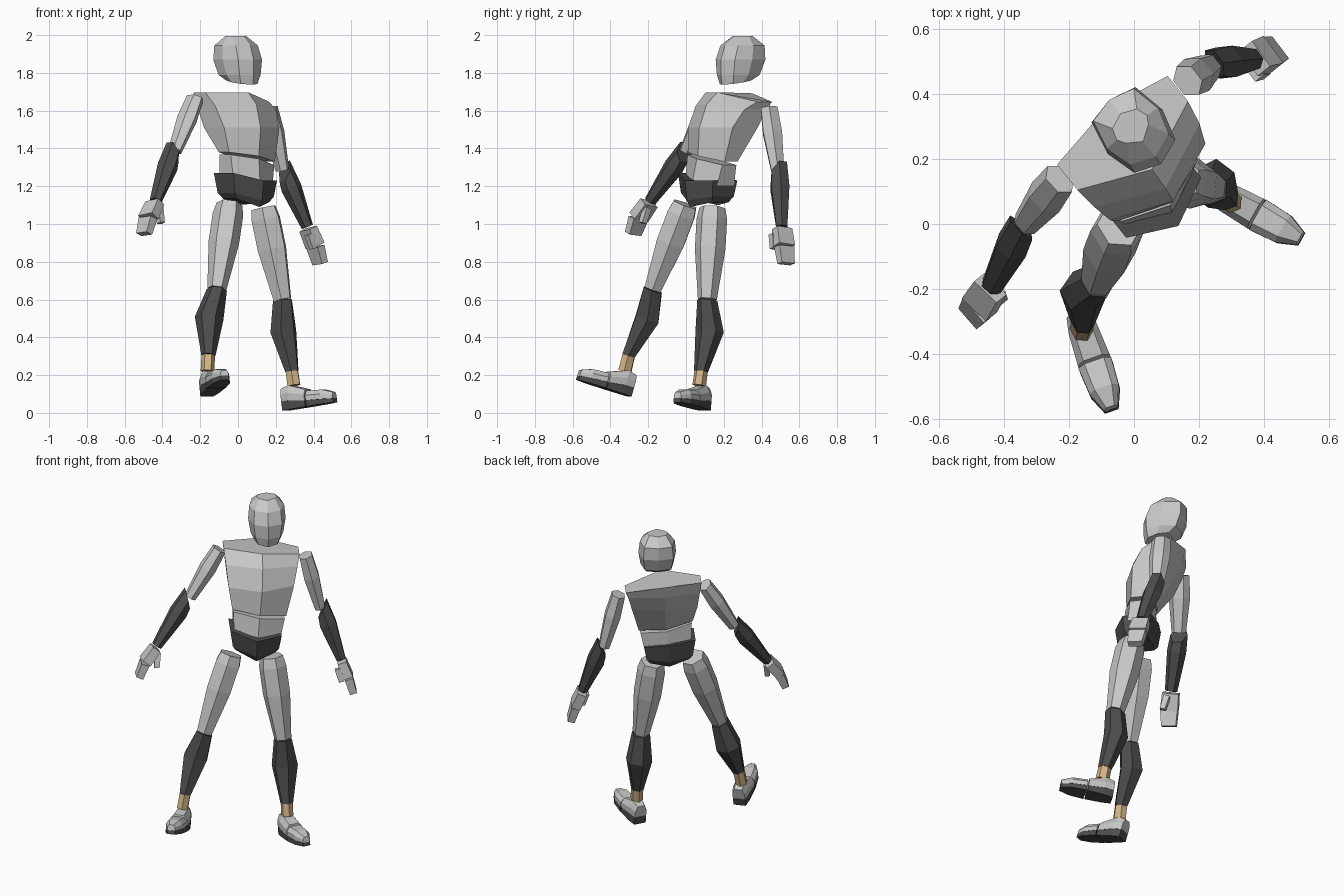
import bpy, bmesh, math
from mathutils import Vector as V

if "Cube" in bpy.data.objects:
    bpy.data.objects.remove(bpy.data.objects["Cube"])

def material(name, rgb):
    m = bpy.data.materials.new(name)
    m.diffuse_color = (*rgb, 1)
    m.use_nodes = True
    m.node_tree.nodes["Principled BSDF"].inputs["Base Color"].default_value = m.diffuse_color
    return m

LIGHT = material("light_grey", (0.58, 0.58, 0.58))
DARK = material("dark_grey", (0.075, 0.075, 0.075))
TAN = material("tan", (0.66, 0.46, 0.24))

# Body axes: the figure is turned towards its left
SIDE = V((0.78, 0.626, 0))
FRONT = V((0.626, -0.78, 0))
UP = V((0, 0, 1))

def loft(name, mat, rings):
    """Skin a list of point rings and cap both ends."""
    bm = bmesh.new()
    loops = [[bm.verts.new(p) for p in r] for r in rings]
    n = len(loops[0])
    for a, b in zip(loops, loops[1:]):
        for i in range(n):
            j = (i + 1) % n
            bm.faces.new((a[i], a[j], b[j], b[i]))
    bm.faces.new(loops[0][::-1])
    bm.faces.new(loops[-1])
    bmesh.ops.recalc_face_normals(bm, faces=bm.faces)
    me = bpy.data.meshes.new(name)
    bm.to_mesh(me)
    bm.free()
    me.materials.append(mat)
    ob = bpy.data.objects.new(name, me)
    bpy.context.collection.objects.link(ob)
    return ob

def body_ring(z, s0, s1, front, ridge, back, spine, zs=0.0, zridge=0.0, zspine=0.0):
    """Six-sided trunk section; zs is the drop from right to left."""
    mid = (s0 + s1) / 2
    pts = [(s0, front, 0), (mid, ridge, zridge), (s1, front, 0),
           (s1, back, 0), (mid, spine, zspine), (s0, back, 0)]
    return [SIDE * s + FRONT * f + UP * (z + dz - zs * (s - mid) / (s1 - s0))
            for s, f, dz in pts]

def limb(name, mat, stations, forward, sides=6, slant=0.0, out=None):
    """Faceted limb; stations are (centre, side radius, front radius)."""
    c = [V(s[0]) for s in stations]
    axis = (c[-1] - c[0]).normalized()
    f = V(forward)
    f = (f - axis * f.dot(axis)).normalized()
    w = axis.cross(f)
    rings = []
    for i, (p, rw, rf) in enumerate(stations):
        ring = []
        for k in range(sides):
            a = 2 * math.pi * k / sides
            q = V(p) + w * rw * math.sin(a) + f * rf * math.cos(a)
            if i == 0 and out:
                q -= axis * slant * (q - V(p)).normalized().dot(out)
            ring.append(q)
        rings.append(ring)
    return loft(name, mat, rings)

# Head: eight-sided, chin forward
def head_ring(z, w, front, back, ztilt=0.0):
    m = (front + back) / 2
    pts = [(0, front), (w * .75, front - .03), (w, m), (w * .8, back + .02),
           (0, back), (-w * .8, back + .02), (-w, m), (-w * .75, front - .03)]
    return [SIDE * (0.18 + s) + FRONT * f + UP * (z - ztilt * (f - m)) for s, f in pts]

loft("head", LIGHT, [
    head_ring(1.75, .075, -.10, -.27, .15), head_ring(1.79, .095, -.092, -.315),
    head_ring(1.87, .108, -.092, -.345), head_ring(1.945, .10, -.12, -.345),
    head_ring(1.995, .06, -.18, -.29)])

# Trunk
loft("chest", LIGHT, [
    body_ring(1.355, -.03, .28, -.037, .02, -.125, -.16, .05, .005, -.01),
    body_ring(1.51, -.05, .325, -.055, .02, -.225, -.26, .0),
    body_ring(1.615, -.062, .35, -.115, -.025, -.27, -.31, .02, .02),
    body_ring(1.672, -.07, .365, -.19, -.096, -.29, -.33, .05, .025, .02)])
loft("waist", LIGHT, [
    body_ring(1.20, -.02, .24, -.01, .05, -.13, -.15, .04),
    body_ring(1.34, -.025, .27, -.03, .025, -.125, -.155, .055, .005, -.01)])
loft("pelvis", DARK, [
    body_ring(1.125, -.01, .215, -.005, .055, -.115, -.135, .02, -.035, -.025),
    body_ring(1.155, -.03, .235, .01, .075, -.135, -.15, .02, -.03, -.02),
    body_ring(1.25, -.045, .25, .018, .09, -.148, -.165, .04, -.02, -.005)])

# Legs
def leg(side, fwd, hip, knee, calf, ankle, heel_top):
    hip, knee, calf, ankle, heel_top = map(V, (hip, knee, calf, ankle, heel_top))
    limb(side + "_thigh", LIGHT, [
        (hip, .068, .072), (hip.lerp(knee, .12), .08, .085),
        (hip.lerp(knee, .45), .08, .085), (knee, .05, .052)], fwd)
    limb(side + "_shin", DARK, [
        (knee - UP * .004, .052, .058), (calf, .078, .07), (ankle, .037, .04)], fwd)
    limb(side + "_sock", TAN, [(ankle, .035, .038), (heel_top, .035, .04)], fwd)

leg("right", (.45, -.89, 0), (-.045, -.005, 1.105), (-.112, -.176, .655),
    (-.153, -.205, .50), (-.157, -.303, .305), (-.162, -.324, .22))
leg("left", (.8, -.6, 0), (.135, .14, 1.085), (.235, .113, .60),
    (.24, .125, .43), (.285, .08, .22), (.296, .07, .145))

# Feet: sole and upper in a heel piece and a toe piece
def foot(side, heel, toe):
    heel, toe = V(heel), V(toe)
    d = (toe - heel).normalized()
    w = d.cross(UP).normalized()
    h = w.cross(d)
    def section(u, half, lo, hi, bevel):
        pts = [(-half, lo), (half, lo), (half, hi - bevel), (half * .6, hi),
               (-half * .6, hi), (-half, hi - bevel)]
        return [heel + d * u + w * a + h * b for a, b in pts]
    # rows: distance, half width, sole top, shoe top
    pieces = {"heel": [(0, .036, .05, .118), (.05, .046, .05, .128), (.15, .052, .036, .092)],
              "toe": [(.157, .053, .036, .083), (.245, .047, .03, .077), (.305, .022, .025, .055)]}
    for part, rows in pieces.items():
        loft(f"{side}_{part}_sole", DARK, [section(u, a, 0, s, .004) for u, a, s, t in rows])
        loft(f"{side}_{part}_upper", LIGHT,
             [section(u, a, s - .003, t, (t - s) * .5) for u, a, s, t in rows])

foot("right", (-.165, -.30, .087), (-.068, -.575, .175))
foot("left", (.252, .10, .012), (.52, -.05, .057))

# Arms and hands
def box_limb(name, a, b, across, half_w, half_t, taper=1.0):
    a, b = V(a), V(b)
    axis = (b - a).normalized()
    f = (across - axis * across.dot(axis)).normalized()
    t = axis.cross(f)
    loft(name, LIGHT, [[p + f * half_w * k * i + t * half_t * k * j
                        for i, j in ((1, 1), (1, -1), (-1, -1), (-1, 1))]
                       for p, k in ((a, 1.0), (b, taper))])

def arm(side, out, shoulder, elbow, wrist, knuckle, tip, thumb_a, thumb_b):
    shoulder, elbow, wrist, knuckle, tip = map(V, (shoulder, elbow, wrist, knuckle, tip))
    limb(side + "_upper_arm", LIGHT, [
        (shoulder, .042, .055), (shoulder.lerp(elbow, .4), .05, .062),
        (elbow, .034, .042)], FRONT)
    start = elbow + (wrist - elbow) * .02
    limb(side + "_forearm", DARK, [
        (start + out * .012, .046, .05), (start.lerp(wrist, .3) + out * .008, .055, .056),
        (wrist, .03, .036)], FRONT, slant=.055, out=out)
    box_limb(side + "_palm", wrist.lerp(knuckle, .1), knuckle, FRONT, .048, .026, 1.08)
    box_limb(side + "_fingers", knuckle.lerp(tip, .06), tip, FRONT, .05, .024, .85)
    box_limb(side + "_thumb", thumb_a, thumb_b, FRONT, .018, .018, .85)

arm("right", -SIDE, (-.228, .138, 1.665), (-.335, 0, 1.385), (-.437, -.19, 1.12),
    (-.475, -.25, 1.035), (-.497, -.28, .948), (-.42, -.205, 1.085), (-.408, -.23, 1.005))
arm("left", SIDE, (.165, .44, 1.615), (.235, .485, 1.285), (.367, .507, .985),
    (.408, .52, .885), (.435, .53, .79), (.375, .462, .945), (.40, .465, .87))
